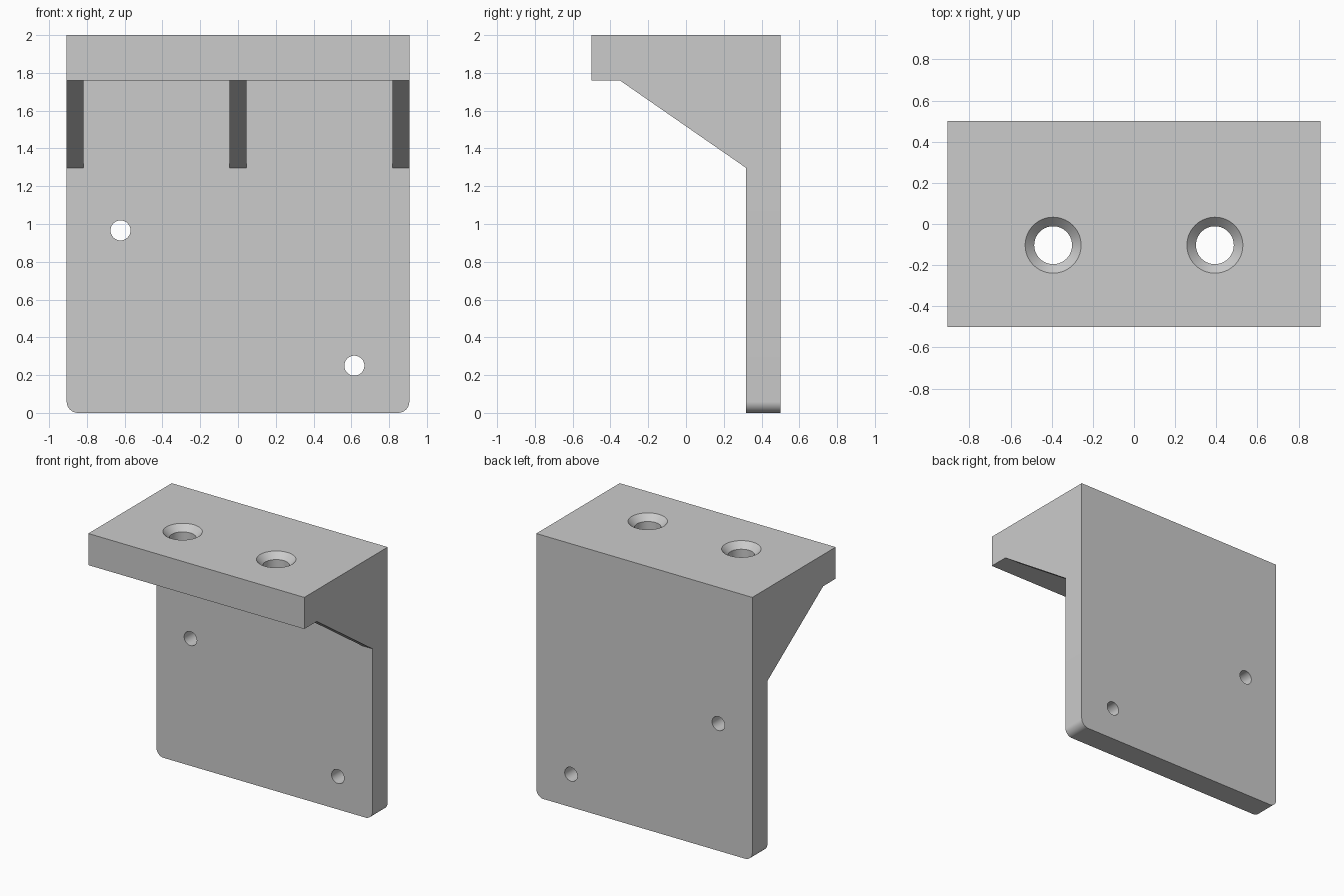
import bpy, bmesh
from math import sin, cos, pi
from mathutils import Vector

if "Cube" in bpy.data.objects:
    bpy.data.objects.remove(bpy.data.objects["Cube"])

W = 0.907          # half width
FRONT = 0.318      # front face of the upright plate
SHELF_Z = 1.76     # underside of the top shelf


def prism(name, points, offset):
    """Extrude a planar outline along offset."""
    bm = bmesh.new()
    face = bm.faces.new([bm.verts.new(p) for p in points])
    out = bmesh.ops.extrude_face_region(bm, geom=[face])
    moved = [v for v in out["geom"] if isinstance(v, bmesh.types.BMVert)]
    bmesh.ops.translate(bm, verts=moved, vec=Vector(offset))
    bmesh.ops.recalc_face_normals(bm, faces=bm.faces)
    return to_object(name, bm)


def lathe(name, profile, sides=64):
    """Closed solid of revolution about z from (radius, z) rings."""
    bm = bmesh.new()
    rings = [[bm.verts.new((r * cos(2 * pi * i / sides), r * sin(2 * pi * i / sides), z))
              for i in range(sides)] for r, z in profile]
    for a, b in zip(rings, rings[1:]):
        for i in range(sides):
            j = (i + 1) % sides
            bm.faces.new((a[i], a[j], b[j], b[i]))
    bm.faces.new(rings[0])
    bm.faces.new(rings[-1])
    bmesh.ops.recalc_face_normals(bm, faces=bm.faces)
    return to_object(name, bm)


def to_object(name, bm):
    mesh = bpy.data.meshes.new(name)
    bm.to_mesh(mesh)
    bm.free()
    obj = bpy.data.objects.new(name, mesh)
    bpy.context.collection.objects.link(obj)
    return obj


def combine(target, tool, operation):
    """Apply a boolean and discard the tool object."""
    bpy.context.view_layer.objects.active = target
    mod = target.modifiers.new(operation, "BOOLEAN")
    mod.operation, mod.solver, mod.object = operation, "EXACT", tool
    bpy.ops.object.modifier_apply(modifier=mod.name)
    bpy.data.objects.remove(tool)


# Upright plate with rounded bottom corners
R = 0.06
right = [(W - R + R * sin(a), R - R * cos(a)) for a in (i * pi / 24 for i in range(13))]
outline = right + [(W, 2), (-W, 2)] + [(-x, z) for x, z in reversed(right)]
bracket = prism("bracket", [(x, FRONT, z) for x, z in outline], (0, 0.5 - FRONT, 0))

# Top shelf
shelf = prism("shelf", [(-W, -0.5, SHELF_Z), (-W, 0.5, SHELF_Z), (-W, 0.5, 2), (-W, -0.5, 2)],
              (2 * W, 0, 0))
combine(bracket, shelf, "UNION")

# Three gussets, running into the plate and shelf
T = 0.09
side = [(-0.35, SHELF_Z), (FRONT, 1.297), (0.4, 1.297), (0.4, 1.9), (-0.35, 1.9)]
for x in (-W, -T / 2, W - T):
    combine(bracket, prism("gusset", [(x, y, z) for y, z in side], (T, 0, 0)), "UNION")

# Countersunk holes through the shelf
for x in (-0.393, 0.393):
    hole = lathe("countersunk_hole", [(0.092, 1.6), (0.092, 1.955), (0.136, 2), (0.136, 2.1)])
    hole.location = (x, -0.103, 0)
    combine(bracket, hole, "DIFFERENCE")

# Plain holes through the plate
for x, z in ((-0.622, 0.966), (0.616, 0.25)):
    hole = lathe("plate_hole", [(0.053, -0.3), (0.053, 0.3)], 48)
    hole.rotation_euler.x = pi / 2
    hole.location = (x, 0.41, z)
    combine(bracket, hole, "DIFFERENCE")

# Smooth the holes and rounded corners, keep hard edges
bpy.ops.object.select_all(action="DESELECT")
bracket.select_set(True)
bpy.context.view_layer.objects.active = bracket
bpy.ops.object.shade_smooth_by_angle(angle=pi / 6)
